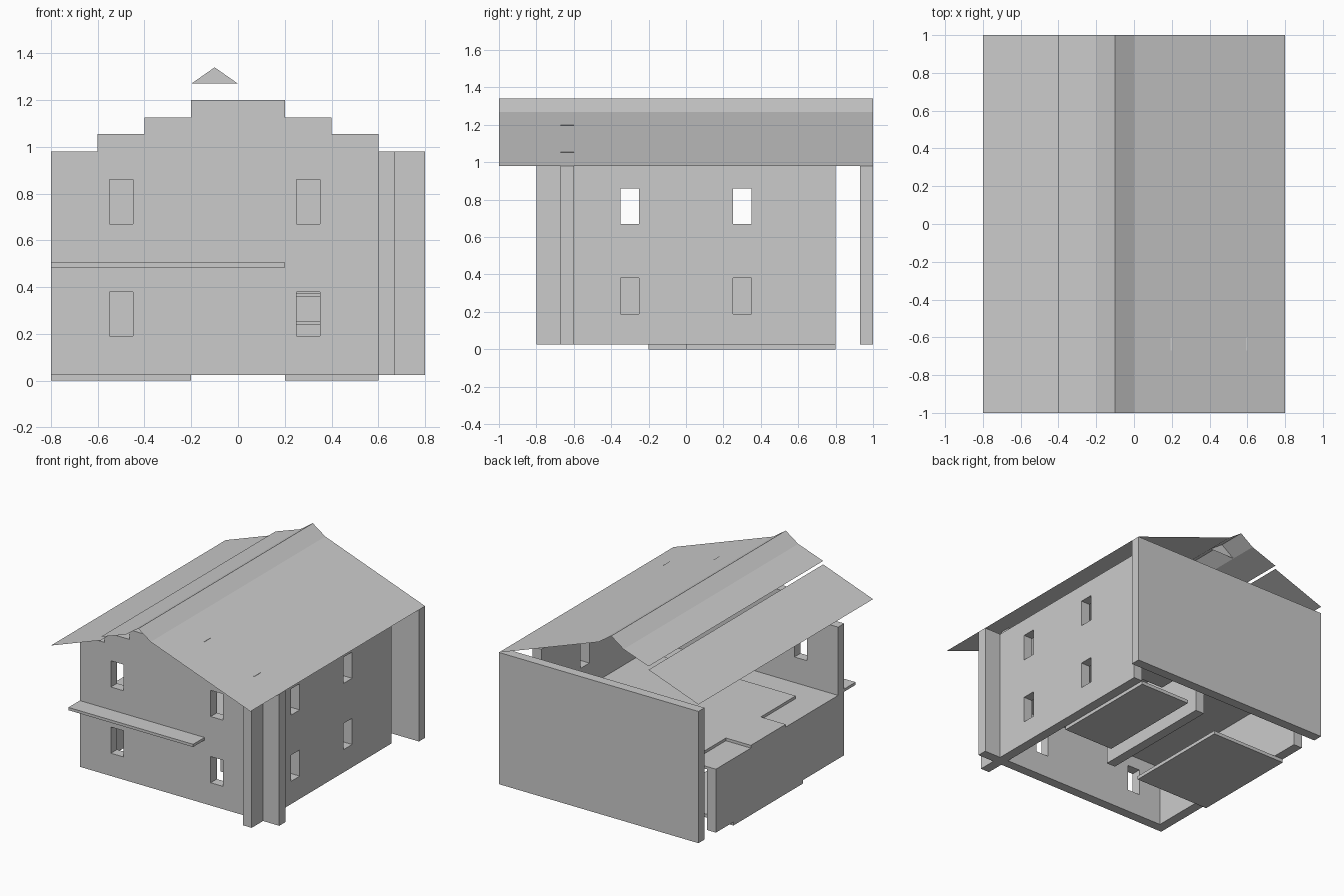
import bpy

if "Cube" in bpy.data.objects:
    bpy.data.objects.remove(bpy.data.objects["Cube"])


def mesh(name, verts, faces):
    me = bpy.data.meshes.new(name)
    me.from_pydata(verts, [], faces)
    me.update()
    ob = bpy.data.objects.new(name, me)
    bpy.context.collection.objects.link(ob)
    return ob


def prism(name, outline, to_a, to_b):
    """Extrude a closed outline between two mappings (start and end cap)."""
    n = len(outline)
    verts = [to_a(*p) for p in outline] + [to_b(*p) for p in outline]
    faces = [list(range(n))[::-1], list(range(n, 2 * n))]
    faces += [[i, (i + 1) % n, n + (i + 1) % n, n + i] for i in range(n)]
    ob = mesh(name, verts, faces)
    import bmesh
    bm = bmesh.new()
    bm.from_mesh(ob.data)
    bmesh.ops.recalc_face_normals(bm, faces=bm.faces)
    bm.to_mesh(ob.data)
    bm.free()
    return ob


def box(name, x, y, z):
    pts = [(x[0], y[0]), (x[1], y[0]), (x[1], y[1]), (x[0], y[1])]
    return prism(name, pts, lambda a, b: (a, b, z[0]), lambda a, b: (a, b, z[1]))


def cut(wall, cutter):
    mod = wall.modifiers.new("window", 'BOOLEAN')
    mod.operation = 'DIFFERENCE'
    mod.solver = 'EXACT'
    mod.object = cutter
    cutter.hide_render = True
    cutter.hide_set(True)


WINDOW_Z = [(0.19, 0.38), (0.67, 0.86)]

# Front wall with stepped gable
half = [(0.8, 0.025), (0.8, 0.98), (0.6, 0.98), (0.6, 1.055),
        (0.4, 1.055), (0.4, 1.125), (0.2, 1.125), (0.2, 1.2)]
steps = half + [(-x, z) for x, z in reversed(half)]
front = prism("front_wall", steps,
              lambda x, z: (x, -0.67, z), lambda x, z: (x, -0.6, z))

# Right, left and back walls
right = box("right_wall", (0.6, 0.67), (-0.8, 0.8), (0.025, 0.98))
box("left_low_wall", (-0.8, -0.73), (-0.6, 0.8), (0.025, 0.485))
box("back_wall", (-0.8, 0.8), (0.93, 1.0), (0.025, 0.98))
box("inner_wall", (0.0, 0.07), (-0.2, 0.73), (0.025, 0.47))

# Window openings
for z in WINDOW_Z:
    for c in (-0.5, 0.3):
        cut(front, box("front_window_cutter", (c - 0.05, c + 0.05), (-0.75, -0.5), z))
    for c in (-0.3, 0.3):
        cut(right, box("side_window_cutter", (0.5, 0.75), (c - 0.05, c + 0.05), z))

# Ground floor slabs
box("ground_slab_left", (-0.8, -0.2), (-0.2, 0.6), (0, 0.025))
box("ground_slab_right", (0.2, 0.6), (0, 0.8), (0, 0.025))

# Upper floor: ceiling below, stepped floor on top, balcony outside
box("ceiling_slab", (-0.73, 0.6), (-0.6, 0.8), (0.465, 0.485))
floor = [(0.6, -0.4), (0.6, 0.8), (-0.6, 0.8), (-0.6, 0.4),
         (-0.8, 0.4), (-0.8, 0.0), (-0.6, 0.0), (-0.6, -0.4)]
prism("upper_floor", floor, lambda x, y: (x, y, 0.485), lambda x, y: (x, y, 0.505))
box("balcony", (-0.8, 0.2), (-0.8, -0.67), (0.485, 0.505))

# Stair treads
for i in range(3):
    top = 0.135 + 0.12 * i
    box("stair_tread", (0.2, 0.6), (0.4 + 0.13 * i, 0.53 + 0.13 * i), (top - 0.015, top))


# Thin roof sheets
def sheet(name, profile):
    n = len(profile)
    verts = [(x, -1, z) for x, z in profile] + [(x, 1, z) for x, z in profile]
    mesh(name, verts, [[i, n + i, n + i + 1, i + 1][::-1] for i in range(n - 1)])


sheet("roof_top", [(-0.4, 1.2), (-0.2, 1.27), (-0.1, 1.34), (0, 1.27), (0.8, 0.98)])
sheet("roof_lower_left", [(-0.8, 1.03), (-0.4, 1.175)])

# Ridge triangles under the roof
for y in (-0.8, 0.8):
    mesh("ridge_triangle", [(-0.2, y, 1.27), (0, y, 1.27), (-0.1, y, 1.34)],
         [[0, 1, 2] if y < 0 else [2, 1, 0]])
